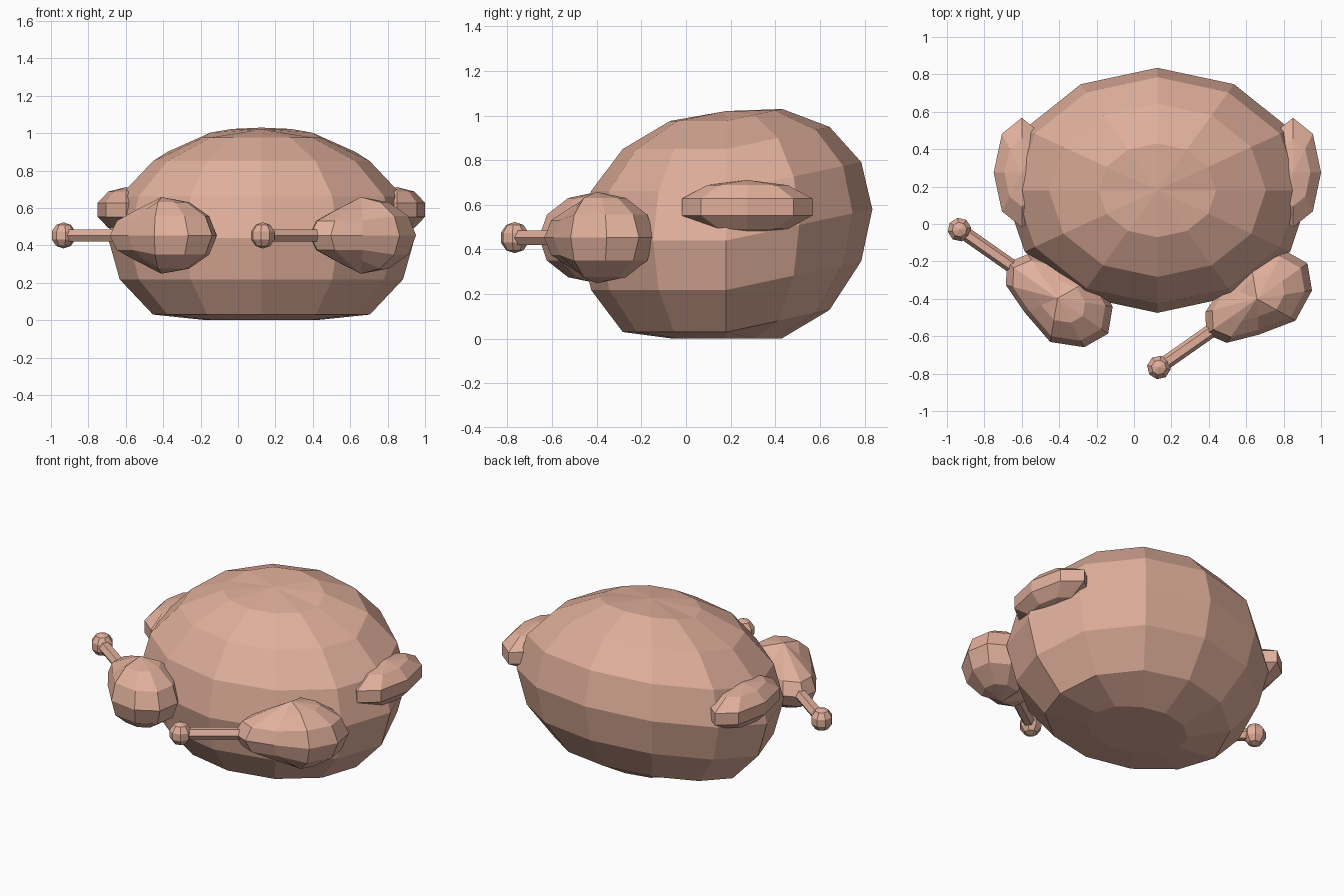
import bpy
from math import radians, pi
from mathutils import Vector, Matrix

if "Cube" in bpy.data.objects:
    bpy.data.objects.remove(bpy.data.objects["Cube"])

mat = bpy.data.materials.new("roast_skin")
mat.diffuse_color = (0.75, 0.43, 0.33, 1)
mat.use_nodes = True
mat.node_tree.nodes["Principled BSDF"].inputs["Base Color"].default_value = mat.diffuse_color
CX = 0.125  # symmetry line of the body


def finish(name):
    ob = bpy.context.object
    ob.name = name
    ob.data.materials.append(mat)
    return ob


def ball(name, center, radii, segments, rings, spin=0.0):
    """Flat-faced ellipsoid; spin turns the segments before scaling."""
    bpy.ops.mesh.primitive_uv_sphere_add(segments=segments, ring_count=rings, radius=1)
    ob = finish(name)
    ob.data.transform(Matrix.Diagonal((*radii, 1)) @ Matrix.Rotation(spin, 4, 'Z'))
    ob.location = center
    return ob


# Body: back half sheared upward, underside flattened on the ground
body = ball("body", (CX, 0.18, 0), (0.82, 0.655, 0.58), 12, 8)
for v in body.data.vertices:
    z = v.co.z + 0.44 + 0.214 * max(v.co.y, 0)
    v.co.z = max(z, 0.002)

# Wings on both sides
for side, label in ((-1, "left"), (1, "right")):
    ball(label + "_wing", (CX + side * 0.725, 0.275, 0.59), (0.158, 0.308, 0.121), 8, 5)


# Drumstick: tapered meat, bone and knob along one axis
def drumstick(label, tip, angle):
    turn = Matrix.Rotation(angle, 4, 'Z')
    tip = Vector(tip)

    def at(t):
        return tip + turn @ Vector((t, 0, 0))

    meat = ball(label + "_drumstick", at(0.64), (0.33, 0.225, 0.205), 10, 6, pi / 10)
    for v in meat.data.vertices:
        if v.co.x < -0.01:
            v.co.y *= 0.76
            v.co.z *= 0.76
    meat.rotation_euler.z = angle

    bpy.ops.mesh.primitive_cylinder_add(vertices=6, radius=0.037, depth=0.5)
    bone = finish(label + "_bone")
    bone.data.transform(Matrix.Rotation(pi / 2, 4, 'Y'))
    bone.location = at(0.25)
    bone.rotation_euler.z = angle

    knob = ball(label + "_bone_knob", tip, (0.067, 0.067, 0.07), 8, 5)
    knob.rotation_euler.z = angle


drumstick("left", (-0.933, -0.03, 0.453), radians(-35))
drumstick("right", (0.133, -0.767, 0.453), radians(35))
